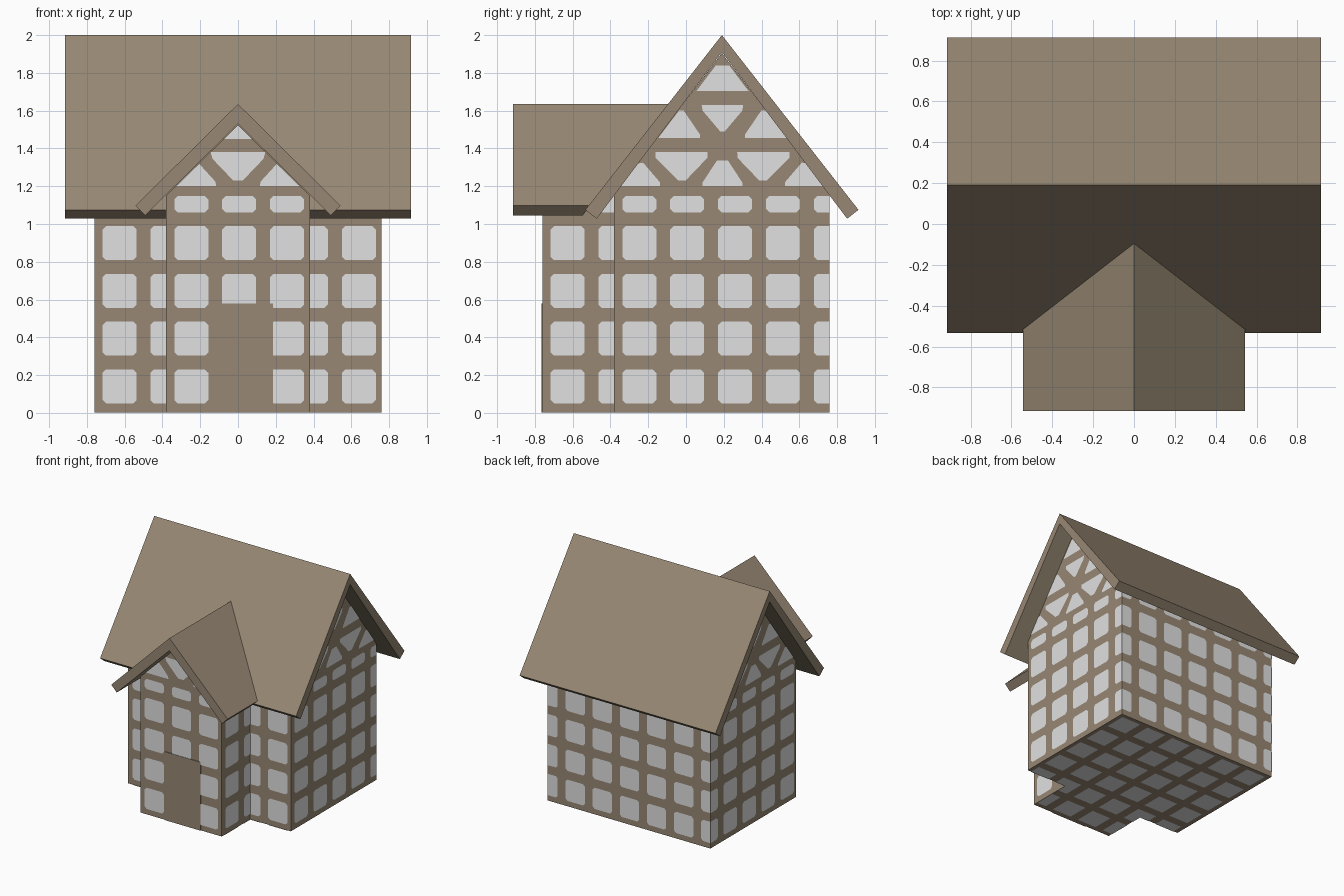
import bpy, bmesh
from mathutils import Vector as V

if "Cube" in bpy.data.objects:
    bpy.data.objects.remove(bpy.data.objects["Cube"])


def material(name, rgb):
    m = bpy.data.materials.new(name)
    m.diffuse_color = (*rgb, 1)
    m.use_nodes = True
    m.node_tree.nodes["Principled BSDF"].inputs["Base Color"].default_value = m.diffuse_color
    return m


TIMBER = material("brown timber", (0.31, 0.245, 0.172))
PLASTER = material("pale plaster", (0.75, 0.75, 0.75))
LIFT = 0.003            # how far the plaster panels stand off the walls
CELL = 0.76 / 3         # spacing of the timber grid
LO, HI = 0.043, 0.223   # plaster part of one cell


def finish(name, bm, mat):
    me = bpy.data.meshes.new(name)
    bm.to_mesh(me)
    bm.free()
    me.materials.append(mat)
    ob = bpy.data.objects.new(name, me)
    bpy.context.collection.objects.link(ob)
    return ob


def prism(name, pts, vec, trim=None):
    """Extrude a closed profile along vec, optionally cut by a plane."""
    bm = bmesh.new()
    f = bm.faces.new([bm.verts.new(p) for p in pts])
    r = bmesh.ops.extrude_face_region(bm, geom=[f], use_keep_orig=True)
    bmesh.ops.translate(bm, vec=vec, verts=[v for v in r["geom"] if isinstance(v, bmesh.types.BMVert)])
    if trim:
        bmesh.ops.bisect_plane(bm, geom=bm.verts[:] + bm.edges[:] + bm.faces[:],
                               plane_co=trim[0], plane_no=trim[1], clear_inner=True)
        bmesh.ops.holes_fill(bm, edges=[e for e in bm.edges if e.is_boundary])
    bmesh.ops.recalc_face_normals(bm, faces=bm.faces[:])
    return finish(name, bm, TIMBER)


def panel(bm, pts, normal):
    f = bm.faces.new([bm.verts.new(p) for p in pts])
    f.normal_update()
    if f.normal.dot(normal) < 0:
        f.normal_flip()


def rounded(a, b, c, d, cut_a=True, cut_b=True, r=0.018):
    """Rectangle a..b by c..d with clipped corners on the free sides."""
    pts = []
    pts += [(a, c + r), (a + r, c)] if cut_a else [(a, c)]
    pts += [(b - r, c), (b, c + r)] if cut_b else [(b, c)]
    pts += [(b, d - r), (b - r, d)] if cut_b else [(b, d)]
    pts += [(a + r, d), (a, d - r)] if cut_a else [(a, d)]
    return pts


# Walls: main house and front porch, each with its gable
prism("main_walls", [(-0.76, y, z) for y, z in
      ((-0.38, LIFT), (0.76, LIFT), (0.76, 1.16), (0.19, 1.905), (-0.38, 1.16))], (1.52, 0, 0))
prism("porch_walls", [(x, -0.76, z) for x, z in
      ((-0.38, LIFT), (0.38, LIFT), (0.38, 1.15), (0, 1.525), (-0.38, 1.15))], (0, 0.38, 0))


# Roofs: folded slabs; the porch roof is cut off along the main roof slope
def chevron(w_out, z_out, top_out, w_in, z_in, top_in):
    return [(-w_out, z_out), (0, top_out), (w_out, z_out),
            (w_in, z_in), (0, top_in), (-w_in, z_in)]


prism("main_roof", [(-0.915, 0.19 + a, z) for a, z in
      chevron(0.723, 1.075, 2.0, 0.663, 1.028, 1.91)], (1.83, 0, 0))
prism("porch_roof", [(a, -0.915, z) for a, z in
      chevron(0.543, 1.097, 1.635, 0.492, 1.045, 1.53)], (0, 1.0, 0),
      trim=((0, 0.19, 1.988), (0, -0.925, 0.723)))

# Door plate
prism("door", [(x, -0.766, z) for x, z in
      ((-0.15, LIFT), (0.185, LIFT), (0.185, 0.58), (-0.15, 0.58))], (0, 0.007, 0))

# Wall panels: one grid wrapped continuously around the footprint
path = [(-0.38, -0.76), (0.38, -0.76), (0.38, -0.38), (0.76, -0.38),
        (0.76, 0.76), (-0.76, 0.76), (-0.76, -0.38), (-0.38, -0.38)]
bm = bmesh.new()
run = 0.0
for i, p in enumerate(path):
    p, q = V((*p, 0)), V((*path[(i + 1) % len(path)], 0))
    length = (q - p).length
    along = (q - p) / length
    out = V((along.y, -along.x, 0))
    for k in range(24):
        lo, hi = k * CELL + LO - run, k * CELL + HI - run
        a, b = max(lo, 0), min(hi, length)
        if b - a < 0.01:
            continue
        for row in range(5):
            c = 0.05 + row * 0.253
            d = min(c + 0.18, 1.148)
            panel(bm, [p + along * u + out * LIFT + V((0, 0, z))
                       for u, z in rounded(a, b, c, d, a == lo, b == hi)], out)
    run += length
finish("wall_panels", bm, PLASTER)

# Floor panels on the underside
bm = bmesh.new()
for i in range(6):
    for j in range(6):
        x, y = -0.76 + i * CELL, -0.76 + j * CELL
        x0, x1, y0, y1 = x + LO, x + HI, y + LO, y + HI
        parts = [(x0, x1, y0, y1)]
        if j == 0 or j == 1:                      # porch strip and the step beside it
            mid = -0.38
            inside = abs((x0 + x1) / 2) < 0.38
            lims = (max(x0, -0.38), min(x1, 0.38))
            parts = [(*lims, y0, min(y1, mid))] if lims[1] - lims[0] > 0.01 else []
            if y1 > mid:
                parts.append((x0, x1, max(y0, mid), y1))
        for a, b, c, d in parts:
            panel(bm, [(u, v, 0) for u, v in ((a, c), (b, c), (b, d), (a, d))], V((0, 0, -1)))
finish("floor_panels", bm, PLASTER)

# Gable panels between the braces: middle shapes, and left shapes that get mirrored
main_mid = [
    [(-0.105, 1.2), (0.105, 1.2), (0.105, 1.22), (0.03, 1.335), (-0.03, 1.335), (-0.105, 1.22)],
    [(-0.11, 1.63), (0.11, 1.63), (0.105, 1.6), (0.012, 1.49), (-0.012, 1.49), (-0.105, 1.6)],
    [(-0.137, 1.705), (0.137, 1.705), (0.035, 1.84), (-0.035, 1.84)]]
main_side = [
    [(-0.54, 1.2), (-0.33, 1.2), (-0.33, 1.22), (-0.42, 1.325), (-0.45, 1.32)],
    [(-0.355, 1.38), (-0.078, 1.38), (-0.08, 1.35), (-0.195, 1.23), (-0.235, 1.23), (-0.355, 1.35)],
    [(-0.34, 1.455), (-0.12, 1.455), (-0.12, 1.475), (-0.205, 1.6), (-0.23, 1.6)]]
porch_mid = [
    [(-0.145, 1.38), (0.145, 1.38), (0.135, 1.345), (0.025, 1.23), (-0.025, 1.23), (-0.135, 1.345)],
    [(-0.077, 1.45), (0.077, 1.45), (0, 1.522)]]
porch_side = [[(-0.33, 1.2), (-0.115, 1.2), (-0.12, 1.225), (-0.205, 1.318)]]


def gable(name, mid, side, place, normal):
    bm = bmesh.new()
    for shape in mid + side + [[(-u, z) for u, z in s] for s in side]:
        panel(bm, [place(u, z) for u, z in shape], V(normal))
    finish(name, bm, PLASTER)


for s, label in ((1, "right"), (-1, "left")):
    gable(label + "_gable_panels", main_mid, main_side,
          lambda u, z: (s * (0.76 + LIFT), 0.193 + u, z), (s, 0, 0))
gable("porch_gable_panels", porch_mid, porch_side,
      lambda u, z: (u, -0.76 - LIFT, z), (0, -1, 0))
